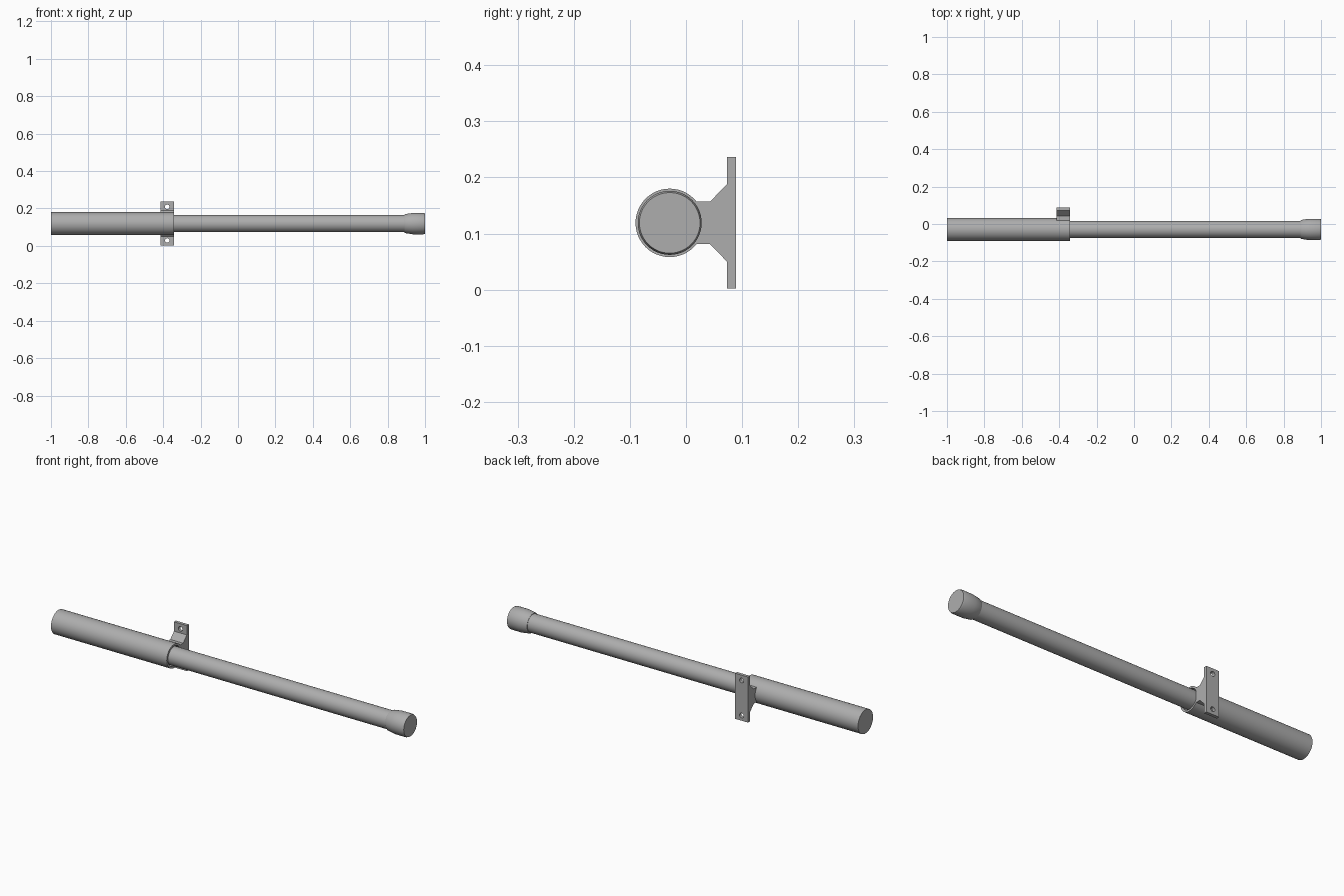
import bpy, bmesh, math
from mathutils import Vector

cube = bpy.data.objects.get("Cube")
if cube:
    bpy.data.objects.remove(cube)

CY, CZ = -0.029, 0.119      # shared axis of all the round parts
X0, X1 = -0.415, -0.342     # width of the bracket

grey = bpy.data.materials.new("plain grey")
grey.use_nodes = True
grey.diffuse_color = (0.42, 0.42, 0.42, 1)
grey.node_tree.nodes["Principled BSDF"].inputs["Base Color"].default_value = (0.42, 0.42, 0.42, 1)


def finish(name, bm, smooth=True):
    bmesh.ops.recalc_face_normals(bm, faces=bm.faces)
    mesh = bpy.data.meshes.new(name)
    bm.to_mesh(mesh)
    bm.free()
    mesh.materials.append(grey)
    ob = bpy.data.objects.new(name, mesh)
    bpy.context.collection.objects.link(ob)
    if smooth:
        bpy.ops.object.select_all(action='DESELECT')
        ob.select_set(True)
        bpy.context.view_layer.objects.active = ob
        bpy.ops.object.shade_smooth_by_angle(angle=math.radians(30))
    return ob


def lathe(name, profile, sides=48, closed=False):
    """Turn (x, radius) points around the shared axis."""
    bm = bmesh.new()
    rings = []
    for x, r in profile:
        angles = [math.tau * i / sides for i in range(sides)]
        rings.append([bm.verts.new((x, CY + r * math.cos(a), CZ + r * math.sin(a))) for a in angles])
    pairs = list(zip(rings, rings[1:]))
    if closed:
        pairs.append((rings[-1], rings[0]))
    else:
        bm.faces.new(rings[0])
        bm.faces.new(rings[-1])
    for a, b in pairs:
        for i in range(sides):
            j = (i + 1) % sides
            bm.faces.new((a[i], a[j], b[j], b[i]))
    return finish(name, bm)


# Round parts along the axis
lathe("handle", [(-1, 0.061), (X0, 0.061)])
lathe("rod", [(X0, 0.046), (0.9, 0.046)])
lathe("end_cap", [(0.89, 0.048), (0.895, 0.051), (0.935, 0.057), (0.992, 0.057), (1, 0.054)])
lathe("clamp_ring", [(X0, 0.061), (X1, 0.061), (X1, 0.051), (X0, 0.051)], closed=True)

# Bracket: mirrored profile pushed across the clamp width
half = [(0.018, 0.038), (0.043, 0.038), (0.073, 0.069), (0.073, 0.117), (0.089, 0.117)]
outline = half + [(y, -z) for y, z in reversed(half)]
bm = bmesh.new()
face = bm.faces.new([bm.verts.new((X0, y, CZ + z)) for y, z in outline])
side = bmesh.ops.extrude_face_region(bm, geom=[face])["geom"]
bmesh.ops.translate(bm, verts=[v for v in side if isinstance(v, bmesh.types.BMVert)],
                    vec=Vector((X1 - X0, 0, 0)))
bracket = finish("mounting_bracket", bm, smooth=False)

# Screw holes through the bracket plate
for label, s in (("upper", 1), ("lower", -1)):
    bpy.ops.mesh.primitive_cylinder_add(vertices=24, radius=0.012, depth=0.1,
                                        location=((X0 + X1) / 2, 0.08, CZ + s * 0.09),
                                        rotation=(math.pi / 2, 0, 0))
    cutter = bpy.context.object
    cutter.name = label + "_hole_cutter"
    cutter.hide_render = True
    cutter.hide_set(True)
    cut = bracket.modifiers.new(label + "_hole", 'BOOLEAN')
    cut.operation = 'DIFFERENCE'
    cut.solver = 'EXACT'
    cut.object = cutter
